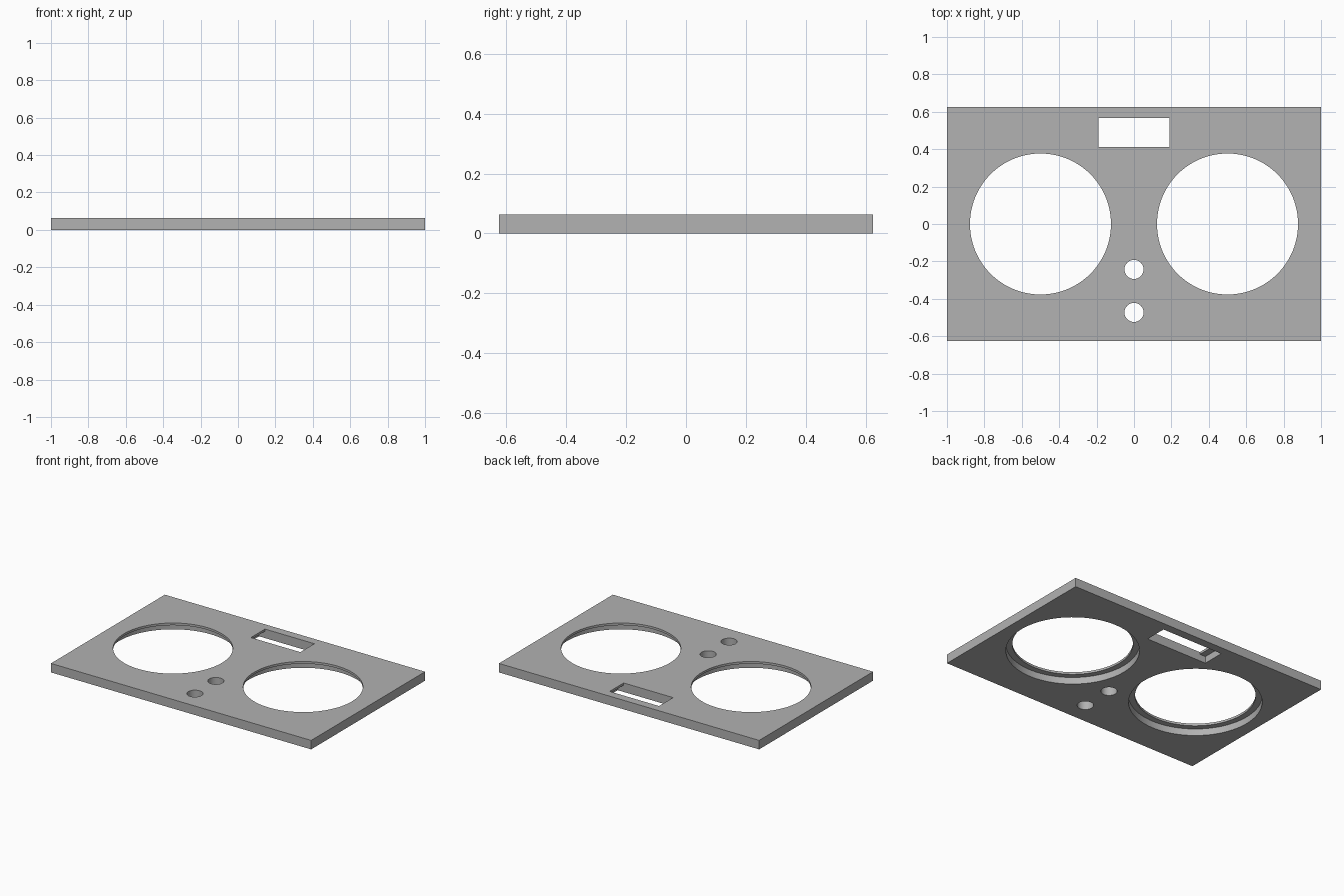
import bpy
import math

cube = bpy.data.objects.get("Cube")
if cube:
    bpy.data.objects.remove(cube, do_unlink=True)

WIDTH, DEPTH, THICK = 2.0, 1.25, 0.0625
RECESS = 0.047            # depth of the steps cut from the underside
OVER = 0.05               # cutter overshoot

grey = bpy.data.materials.new("plate grey")
grey.use_nodes = True
grey.diffuse_color = (0.445, 0.445, 0.445, 1)
grey.node_tree.nodes["Principled BSDF"].inputs["Base Color"].default_value = grey.diffuse_color


def box(name, x, y, z0, z1, sx, sy):
    bpy.ops.mesh.primitive_cube_add(size=1, location=(x, y, (z0 + z1) / 2))
    ob = bpy.context.object
    ob.name = name
    ob.scale = (sx, sy, z1 - z0)
    bpy.ops.object.transform_apply(location=True, rotation=False, scale=True)
    return ob


def disc(name, x, y, z0, z1, radius, sides=96):
    bpy.ops.mesh.primitive_cylinder_add(vertices=sides, radius=radius, depth=z1 - z0,
                                        location=(x, y, (z0 + z1) / 2))
    ob = bpy.context.object
    ob.name = name
    return ob


def cut(target, cutter):
    cutter.hide_render = True
    mod = target.modifiers.new(cutter.name, 'BOOLEAN')
    mod.operation = 'DIFFERENCE'
    mod.solver = 'EXACT'
    mod.object = cutter
    bpy.context.view_layer.objects.active = target
    bpy.ops.object.modifier_apply(modifier=mod.name)
    bpy.data.objects.remove(cutter, do_unlink=True)


# Flat panel
panel = box("panel", 0, 0, 0, THICK, WIDTH, DEPTH)
panel.data.materials.append(grey)

# Large round openings, wider on the underside to leave a thin lip
for side in (-1, 1):
    cut(panel, disc("opening_cutter", side * 0.5, 0, -OVER, THICK + OVER, 0.377))
    cut(panel, disc("opening_step_cutter", side * 0.5, 0, -OVER, RECESS, 0.417))

# Two small round holes
for y in (-0.243, -0.473):
    cut(panel, disc("small_hole_cutter", 0, y, -OVER, THICK + OVER, 0.051, 64))

# Rectangular slot, with a ledge at each end on the underside
cut(panel, box("slot_cutter", 0, 0.49, -OVER, THICK + OVER, 0.38, 0.154))
cut(panel, box("slot_step_cutter", 0, 0.49, -OVER, RECESS, 0.47, 0.154))

# Smooth round walls, sharp edges
bpy.ops.object.select_all(action='DESELECT')
panel.select_set(True)
bpy.context.view_layer.objects.active = panel
bpy.ops.object.shade_smooth_by_angle(angle=math.radians(30))
